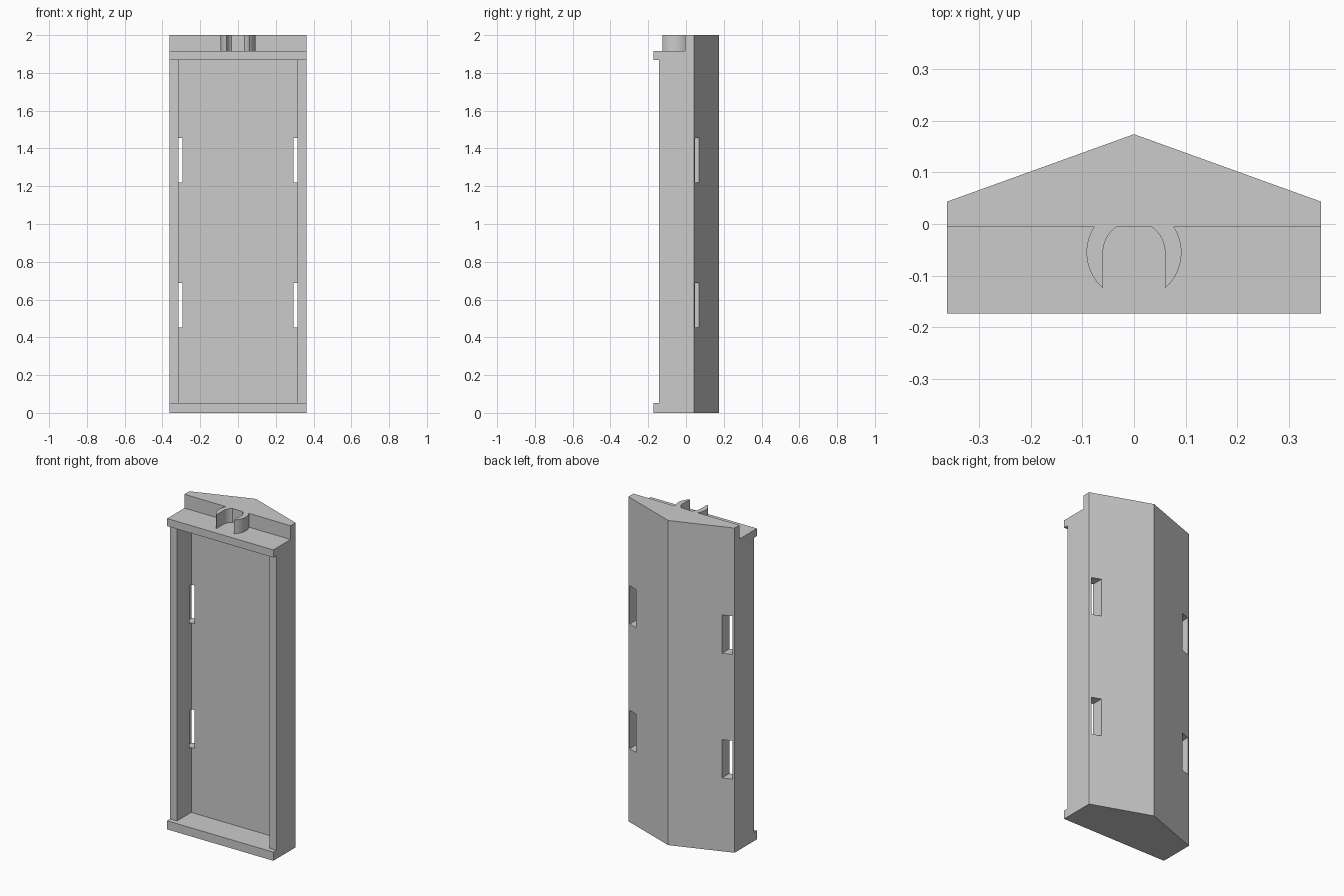
import bpy, bmesh, math

if "Cube" in bpy.data.objects:
    bpy.data.objects.remove(bpy.data.objects["Cube"])


def prism(name, outline, z0, z1):
    """Extrude a counter-clockwise xy outline from z0 to z1."""
    bm = bmesh.new()
    face = bm.faces.new([bm.verts.new((x, y, z0)) for x, y in outline])
    res = bmesh.ops.extrude_face_region(bm, geom=[face])
    top = [v for v in res["geom"] if isinstance(v, bmesh.types.BMVert)]
    bmesh.ops.translate(bm, verts=top, vec=(0, 0, z1 - z0))
    bmesh.ops.recalc_face_normals(bm, faces=bm.faces)
    mesh = bpy.data.meshes.new(name)
    bm.to_mesh(mesh)
    bm.free()
    ob = bpy.data.objects.new(name, mesh)
    bpy.context.collection.objects.link(ob)
    return ob


def box(name, x0, x1, y0, y1, z0, z1):
    return prism(name, [(x0, y0), (x1, y0), (x1, y1), (x0, y1)], z0, z1)


def arc(r, a0, a1, n=16):
    """Arc points about the clip centre, angles in radians."""
    return [(r * math.cos(a0 + (a1 - a0) * i / n),
             CLIP_Y + r * math.sin(a0 + (a1 - a0) * i / n)) for i in range(n + 1)]


W, FRONT, BACK, SIDE = 0.362, -0.173, 0.174, 0.0435
STEP_Y, CLIP_Y, R_OUT, R_IN = -0.005, -0.055, 0.092, 0.06
Z_LOW, Z_HIGH, Z_STEP = 0.053, 1.868, 1.915

# Gabled housing block
housing = prism("housing", [(-W, FRONT), (W, FRONT), (W, SIDE), (0, BACK), (-W, SIDE)], 0, 2)

# Side walls set back between the end flanges, and the open tray
cutters = [
    box("wall_setback_cutter", -0.5, 0.5, -0.3, -0.143, Z_LOW, Z_HIGH),
    box("tray_cutter", -0.315, 0.315, -0.25, STEP_Y, Z_LOW, Z_HIGH),
]

# Four slots through the sloped back
for s in (-1, 1):
    for z0, z1 in ((0.452, 0.688), (1.22, 1.456)):
        x0, x1 = sorted((s * 0.293, s * 0.35))
        cutters.append(box("slot_cutter", x0, x1, -0.02, 0.3, z0, z1))

# Top step, leaving the two curved clip arms standing
h = STEP_Y - CLIP_Y
right = ([(math.sqrt(R_IN**2 - h**2), STEP_Y)]
         + arc(R_IN, math.asin(h / R_IN), 0)[1:]
         + arc(R_OUT, -math.acos(R_IN / R_OUT), math.asin(h / R_OUT)))
left = [(-x, y) for x, y in reversed(right)]
step = left + right + [(0.5, STEP_Y), (0.5, -0.3), (-0.5, -0.3), (-0.5, STEP_Y)]
cutters.append(prism("top_step_cutter", step, Z_STEP, 2.1))

# Carve the housing
bpy.context.view_layer.objects.active = housing
housing.select_set(True)
for c in cutters:
    c.hide_render = True
    m = housing.modifiers.new("carve", "BOOLEAN")
    m.operation, m.solver, m.object = "DIFFERENCE", "EXACT", c
    bpy.ops.object.modifier_apply(modifier=m.name)
    bpy.data.objects.remove(c)

# Smooth clip curves, sharp corners
bpy.ops.object.shade_smooth_by_angle(angle=math.radians(18))
